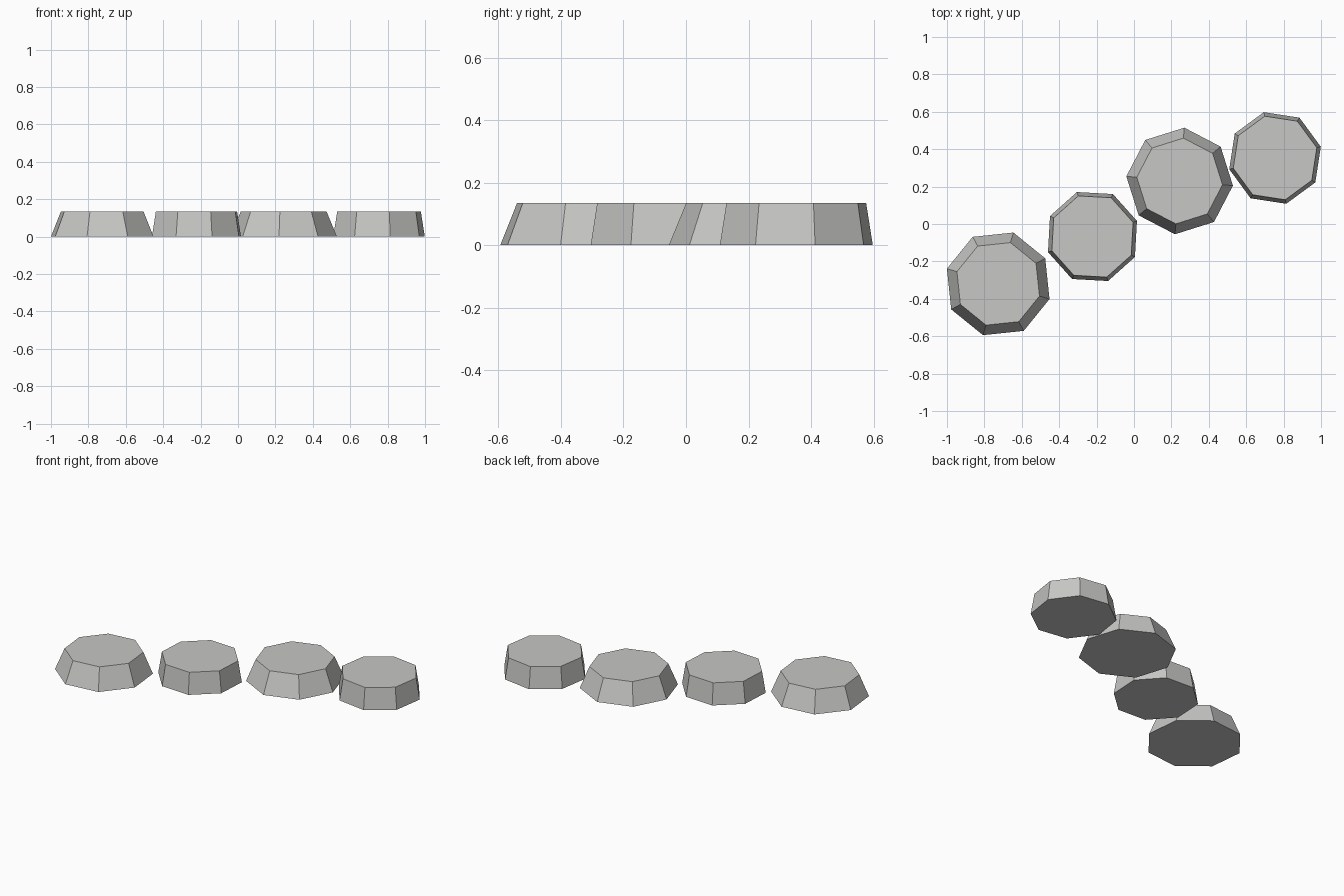
import bpy
import bmesh
import math

cube = bpy.data.objects.get("Cube")
if cube:
    bpy.data.objects.remove(cube, do_unlink=True)

SIDES = 8
HEIGHT = 0.135

# Single grey stone colour
stone = bpy.data.materials.new("stone_grey")
stone.use_nodes = True
colour = (0.57, 0.57, 0.56, 1.0)
stone.diffuse_color = colour
stone.node_tree.nodes["Principled BSDF"].inputs["Base Color"].default_value = colour


def stepping_stone(name, x, y, base_radius, top_radius, turn):
    """Flat-faced tapered octagonal slab standing on the ground."""
    bm = bmesh.new()
    bmesh.ops.create_cone(bm, cap_ends=True, segments=SIDES,
                          radius1=base_radius, radius2=top_radius, depth=HEIGHT)
    # Put the first corner on the +x axis before the object is turned
    first = max(bm.verts, key=lambda v: v.co.x).co
    offset = math.atan2(first.y, first.x)
    mesh = bpy.data.meshes.new(name)
    bm.to_mesh(mesh)
    bm.free()
    mesh.materials.append(stone)
    obj = bpy.data.objects.new(name, mesh)
    obj.location = (x, y, HEIGHT / 2)
    obj.rotation_euler.z = math.radians(turn) - offset
    bpy.context.collection.objects.link(obj)


# Wide and narrow stones alternate along the path
stepping_stone("wide_stone_right", -0.726, -0.32, 0.286, 0.23, 28.5)
stepping_stone("narrow_stone_right", -0.222, -0.067, 0.252, 0.23, 19.3)
stepping_stone("wide_stone_left", 0.244, 0.23, 0.286, 0.23, 40)
stepping_stone("narrow_stone_left", 0.754, 0.353, 0.252, 0.23, 13.8)
